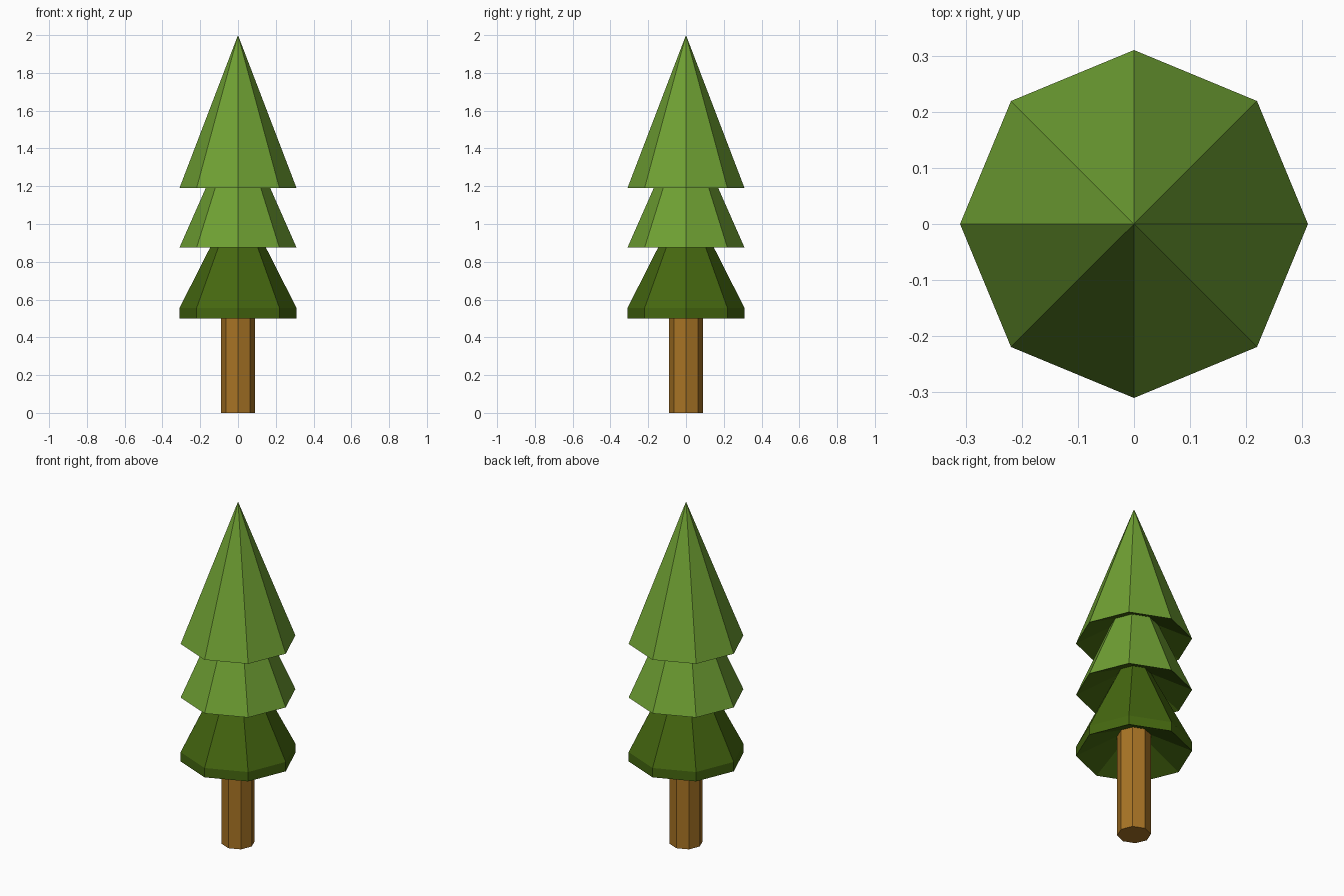
import bpy, bmesh, math

if "Cube" in bpy.data.objects:
    bpy.data.objects.remove(bpy.data.objects["Cube"])

SIDES = 8


def material(name, rgb):
    m = bpy.data.materials.new(name)
    m.diffuse_color = (*rgb, 1)
    m.use_nodes = True
    m.node_tree.nodes["Principled BSDF"].inputs["Base Color"].default_value = m.diffuse_color
    return m


LIGHT = material("light green", (0.159, 0.352, 0.033))
DARK = material("dark green", (0.060, 0.138, 0.005))
BROWN = material("bark brown", (0.392, 0.174, 0.018))


def lathe(name, profile, mats):
    """Eight-sided turned shape; profile is (radius, z), underside first, then upwards.
    A second material colours the downward faces."""
    bm = bmesh.new()
    rings = []
    for r, z in profile:
        if r == 0:
            rings.append([bm.verts.new((0, 0, z))] * SIDES)
        else:
            rings.append([bm.verts.new((r * math.cos(math.tau * i / SIDES),
                                        r * math.sin(math.tau * i / SIDES), z))
                          for i in range(SIDES)])
    for low, high in zip(rings, rings[1:]):
        for i in range(SIDES):
            j = (i + 1) % SIDES
            corners = list(dict.fromkeys((low[i], low[j], high[j], high[i])))
            face = bm.faces.new(corners)
            face.normal_update()
            if len(mats) > 1 and face.normal.z < -0.1:
                face.material_index = 1
    mesh = bpy.data.meshes.new(name)
    bm.to_mesh(mesh)
    bm.free()
    for m in mats:
        mesh.materials.append(m)
    obj = bpy.data.objects.new(name, mesh)
    bpy.context.collection.objects.link(obj)
    return obj


# Trunk, running up into the hollow of the lowest branches
lathe("trunk", [(0, 0), (0.09, 0), (0.09, 0.61)], [BROWN])

# Three foliage tiers with hollowed undersides
lathe("lower_branches", [(0.09, 0.61), (0.31, 0.50), (0.31, 0.555), (0.092, 0.985)], [DARK])
lathe("middle_branches", [(0.092, 0.985), (0.31, 0.875), (0.131, 1.28)], [LIGHT, DARK])
lathe("top_branches", [(0.131, 1.28), (0.31, 1.19), (0, 2.0)], [LIGHT, DARK])
